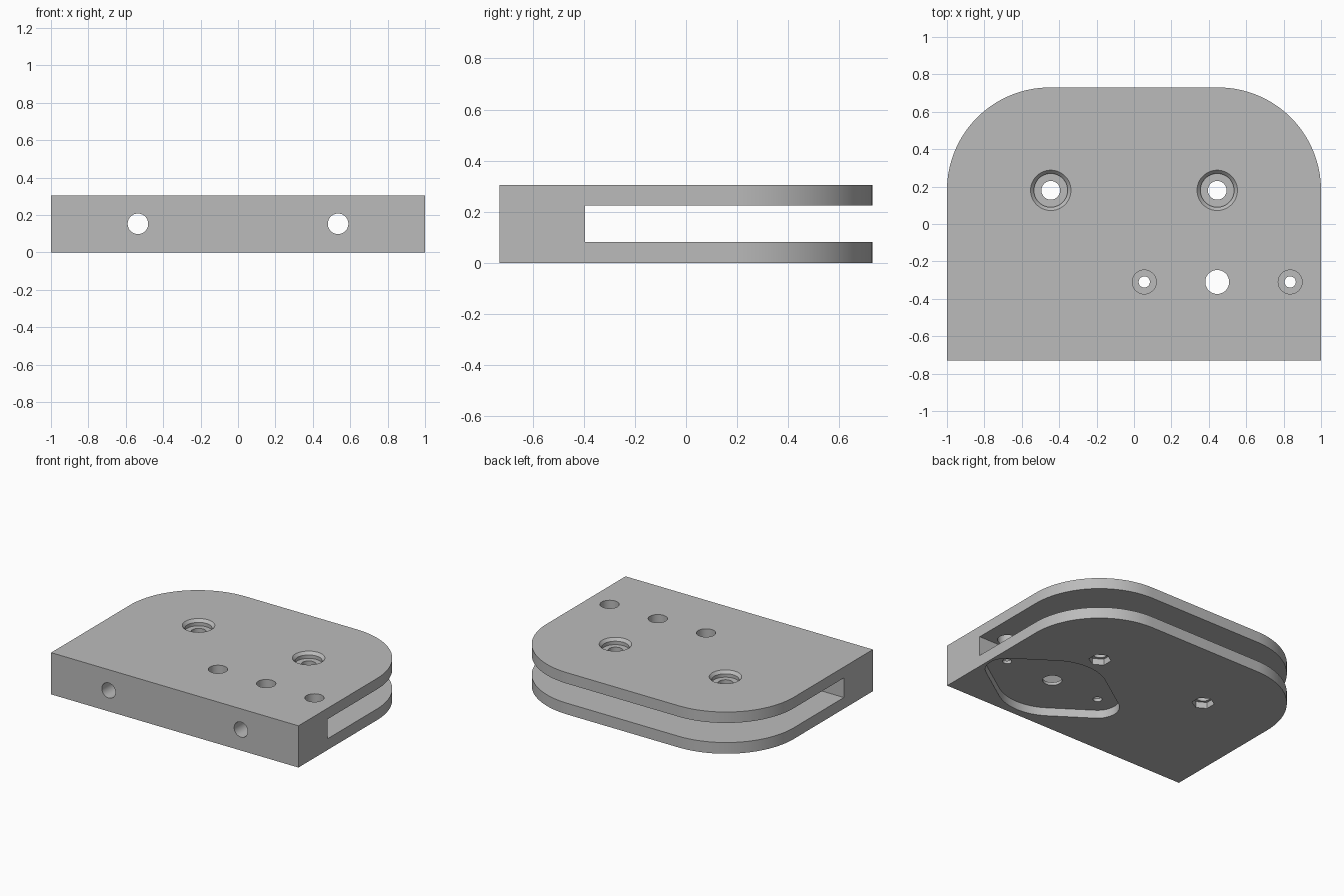
import bpy, bmesh, math
from math import radians, cos, sin
from mathutils import Matrix

cube = bpy.data.objects.get("Cube")
if cube:
    bpy.data.objects.remove(cube, do_unlink=True)

HEIGHT, SLOT_LOW, SLOT_HIGH = 0.305, 0.082, 0.225
BACK, SLOT_FRONT = 0.73, -0.395

grey = bpy.data.materials.new("plain grey")
grey.use_nodes = True
grey.diffuse_color = (0.5, 0.5, 0.5, 1)
grey.node_tree.nodes["Principled BSDF"].inputs["Base Color"].default_value = grey.diffuse_color


def finish(name, bm):
    bmesh.ops.recalc_face_normals(bm, faces=bm.faces)
    mesh = bpy.data.meshes.new(name)
    bm.to_mesh(mesh)
    bm.free()
    mesh.materials.append(grey)
    obj = bpy.data.objects.new(name, mesh)
    bpy.context.collection.objects.link(obj)
    return obj


def arc(cx, cy, r, start, end, steps):
    angles = [radians(start + (end - start) * i / steps) for i in range(steps + 1)]
    return [(cx + r * cos(a), cy + r * sin(a)) for a in angles]


def prism(name, outline, z0, z1):
    bm = bmesh.new()
    face = bm.faces.new([bm.verts.new((x, y, z0)) for x, y in outline])
    top = bmesh.ops.extrude_face_region(bm, geom=[face])
    verts = [v for v in top["geom"] if isinstance(v, bmesh.types.BMVert)]
    bmesh.ops.translate(bm, verts=verts, vec=(0, 0, z1 - z0))
    return finish(name, bm)


def drill(name, x, y, z0, z1, r0, r1=None, sides=48):
    bm = bmesh.new()
    bmesh.ops.create_cone(bm, cap_ends=True, segments=sides, radius1=r0,
                          radius2=r0 if r1 is None else r1, depth=z1 - z0,
                          matrix=Matrix.Translation((x, y, (z0 + z1) / 2)))
    return finish(name, bm)


# Forked block with two rounded back corners
R = 0.55
body = prism("clamp_block", [(-1, -BACK), (1, -BACK)]
             + arc(1 - R, BACK - R, R, 0, 90, 32)
             + arc(R - 1, BACK - R, R, 90, 180, 32), 0, HEIGHT)
cutters = [prism("slot", [(-2, SLOT_FRONT), (2, SLOT_FRONT), (2, 2), (-2, 2)],
                 SLOT_LOW, SLOT_HIGH)]

for side in (-1, 1):
    # Bolt holes with bevelled seats above and hexagonal nut pockets below
    x, y = side * 0.445, 0.18
    cutters += [
        drill("bolt_hole", x, y, -0.1, 0.4, 0.05),
        drill("bolt_seat", x, y, HEIGHT - 0.045, 0.4, 0.09),
        drill("seat_bevel", x, y, HEIGHT - 0.02, HEIGHT + 0.02, 0.09, 0.126),
        drill("nut_pocket", x, y, -0.1, 0.045, 0.075, sides=6),
    ]
    # Front holes running back into the slot
    hole = drill("front_hole", 0, 0, -0.3, 0.3, 0.055)
    hole.data.transform(Matrix.Translation((side * 0.535, -0.6, 0.153))
                        @ Matrix.Rotation(radians(90), 4, "X"))
    cutters.append(hole)

# Flange recess underneath: a large circle blended into two small ends
CX, CY, BIG, END, REACH = 0.445, -0.31, 0.365, 0.145, 0.39
t = math.degrees(math.acos((BIG - END) / REACH))
outline = (arc(CX + REACH, CY, END, -t, t, 20) + arc(CX, CY, BIG, t, 180 - t, 24)
           + arc(CX - REACH, CY, END, 180 - t, 180 + t, 20)
           + arc(CX, CY, BIG, 180 + t, 360 - t, 24))
cutters.append(prism("flange_recess", outline, -0.1, 0.06))

# Access holes in the upper plate, smaller screw holes in the lower plate
for offset, lower in ((-REACH, 0.03), (0, 0.064), (REACH, 0.03)):
    cutters.append(drill("access_hole", CX + offset, CY, 0.15, 0.4, 0.064))
    cutters.append(drill("screw_hole", CX + offset, CY, -0.1, 0.15, lower))

# Cut everything from the block
bpy.ops.object.select_all(action="DESELECT")
bpy.context.view_layer.objects.active = body
body.select_set(True)
for cutter in cutters:
    mod = body.modifiers.new(cutter.name, "BOOLEAN")
    mod.operation, mod.solver, mod.object = "DIFFERENCE", "EXACT", cutter
    bpy.ops.object.modifier_apply(modifier=mod.name)
    bpy.data.objects.remove(cutter, do_unlink=True)

bpy.ops.object.shade_smooth_by_angle(angle=radians(25))
